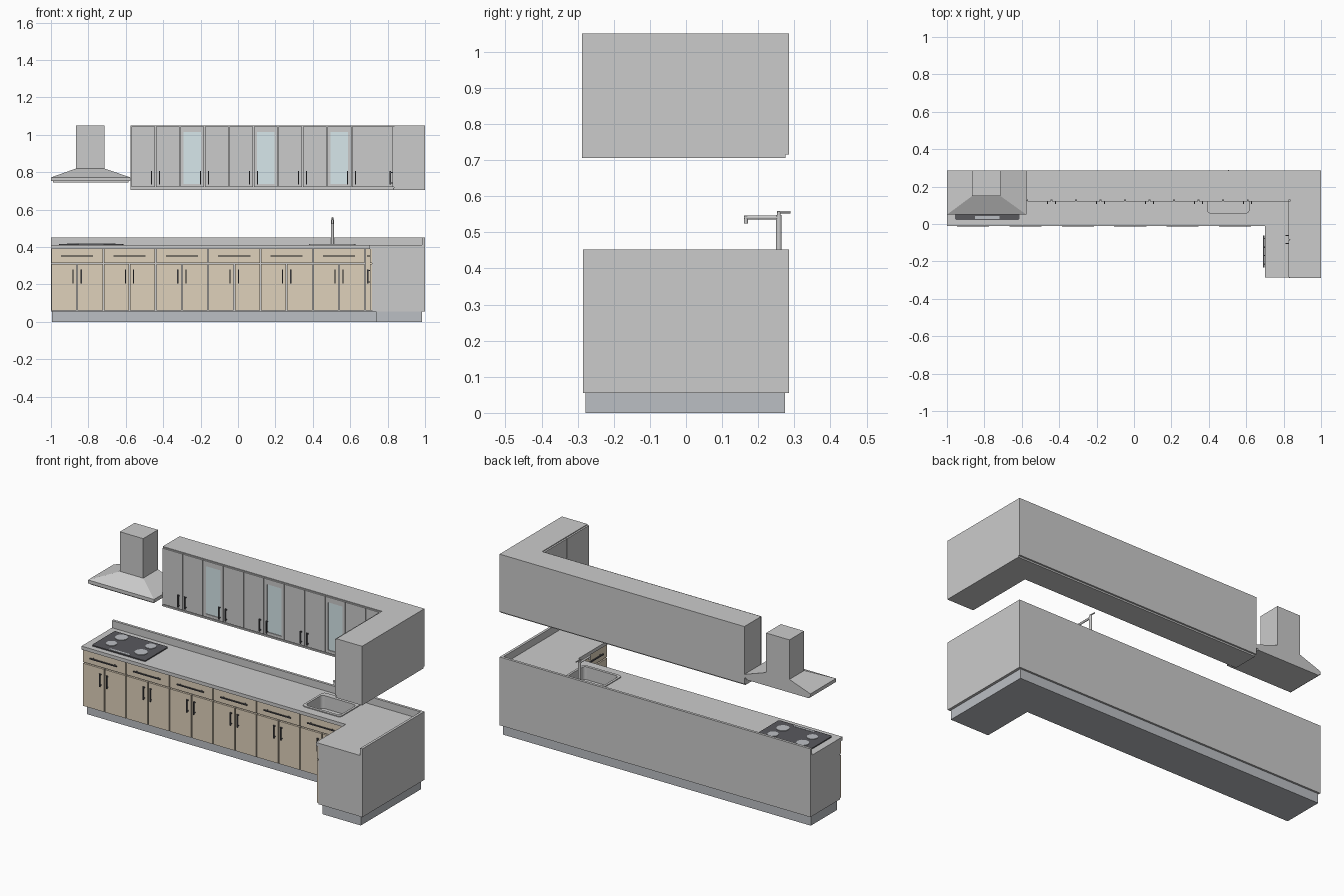
import bpy, bmesh
from math import cos, sin, pi, radians
from mathutils import Vector

if "Cube" in bpy.data.objects:
    bpy.data.objects.remove(bpy.data.objects["Cube"])


def material(name, rgb):
    m = bpy.data.materials.new(name)
    m.diffuse_color = (*rgb, 1)
    m.use_nodes = True
    m.node_tree.nodes["Principled BSDF"].inputs["Base Color"].default_value = m.diffuse_color
    return m


WOOD = material("wood", (0.74, 0.64, 0.5))
STONE = material("stone", (0.82, 0.81, 0.8))
KICK = material("kick", (0.5, 0.52, 0.55))
DARK = material("dark", (0.1, 0.1, 0.11))
GLASS = material("glass", (0.68, 0.8, 0.83))


def finish(name, bm, mat=None):
    bmesh.ops.recalc_face_normals(bm, faces=bm.faces)
    me = bpy.data.meshes.new(name)
    bm.to_mesh(me)
    bm.free()
    ob = bpy.data.objects.new(name, me)
    bpy.context.collection.objects.link(ob)
    if mat:
        me.materials.append(mat)
    return ob


def add_box(bm, lo, hi):
    lo, hi = Vector(lo), Vector(hi)
    vs = bmesh.ops.create_cube(bm, size=1)["verts"]
    for v in vs:
        v.co = [(a + b) / 2 + c * (b - a) for a, b, c in zip(lo, hi, v.co)]


def boxes(name, items, mat=None):
    bm = bmesh.new()
    for lo, hi in items:
        add_box(bm, lo, hi)
    return finish(name, bm, mat)


def prism(name, pts, z0, z1, mat=None):
    bm = bmesh.new()
    f = bm.faces.new([bm.verts.new((x, y, z0)) for x, y in pts])
    r = bmesh.ops.extrude_face_region(bm, geom=[f])
    for v in r["geom"]:
        if isinstance(v, bmesh.types.BMVert):
            v.co.z = z1
    return finish(name, bm, mat)


def ell(x0, x1, xi, yf, yi, yb):
    return [(x0, yi), (xi, yi), (xi, yf), (x1, yf), (x1, yb), (x0, yb)]


def rod(name, a, b, r, mat=None):
    a, b = Vector(a), Vector(b)
    bm = bmesh.new()
    bmesh.ops.create_cone(bm, cap_ends=True, segments=16, radius1=r, radius2=r, depth=(b - a).length)
    ob = finish(name, bm, mat)
    ob.location = (a + b) / 2
    ob.rotation_euler = (b - a).to_track_quat("Z", "Y").to_euler()
    for p in ob.data.polygons:
        p.use_smooth = len(p.vertices) == 4
    return ob


def rounded(x0, x1, y0, y1, r, n=5):
    pts = []
    for k, (cx, cy) in enumerate([(x1 - r, y1 - r), (x0 + r, y1 - r), (x0 + r, y0 + r), (x1 - r, y0 + r)]):
        for i in range(n + 1):
            t = (k + i / n) * pi / 2
            pts.append((cx + r * cos(t), cy + r * sin(t)))
    return pts


def loft(name, rings, mat=None, cap_start=False):
    bm = bmesh.new()
    loops = [[bm.verts.new((x, y, z)) for x, y in pts] for pts, z in rings]
    for a, b in zip(loops, loops[1:]):
        for i in range(len(a)):
            j = (i + 1) % len(a)
            bm.faces.new((a[i], a[j], b[j], b[i]))
    bm.faces.new(loops[-1])
    if cap_start:
        bm.faces.new(loops[0])
    return finish(name, bm, mat)


# Fronts: u runs along the run, d is depth out of the face plane
def place(side, plane, u0, u1, d0, d1, z0, z1):
    if side == "front":
        return (u0, plane - d1, z0), (u1, plane - d0, z1)
    return (plane - d1, u0, z0), (plane - d0, u1, z1)


def handle(side, plane, u, z, length, vertical):
    h, t = length / 2, 0.003
    hu, hz = (t, h) if vertical else (h, t)
    out = [place(side, plane, u - hu, u + hu, 0.008, 0.014, z - hz, z + hz)]
    for s in (-0.8, 0.8):
        pu, pz = (u, z + s * h) if vertical else (u + s * h, z)
        out.append(place(side, plane, pu - t, pu + t, 0, 0.009, pz - t, pz + t))
    return out


G = 0.003
# Base carcass, plinth and worktop
carcass = prism("base_carcass", ell(-1, 1, 0.717, -0.285, 0.012, 0.285), 0.055, 0.39)
prism("plinth", ell(-0.995, 0.985, 0.737, -0.278, 0.032, 0.274), 0, 0.055, KICK)
worktop = prism("worktop", ell(-1, 1, 0.7, -0.285, -0.01, 0.285), 0.39, 0.41, STONE)
prism("backsplash", [(-1, 0.27), (0.985, 0.27), (0.985, -0.285), (1, -0.285), (1, 0.285), (-1, 0.285)],
      0.41, 0.452, STONE)

# Base cabinet fronts: six units on the long run, one on the return
units = [("front", 0.0, -1 + 0.28 * i, -0.72 + 0.28 * i) for i in range(6)]
units.append(("left", 0.705, -0.285, -0.008))
doors, drawers, pulls = [], [], []
for side, plane, a, b in units:
    m = (a + b) / 2
    drawers.append(place(side, plane, a + G, b - G, -0.012, 0, 0.315, 0.388))
    pulls += handle(side, plane, m, 0.352, 0.172, False)
    for u0, u1, hu in ((a, m, m - 0.022), (m, b, m + 0.022)):
        doors.append(place(side, plane, u0 + G, u1 - G, -0.012, 0, 0.06, 0.308))
        pulls += handle(side, plane, hu, 0.243, 0.076, True)
boxes("base_doors", doors, WOOD)
boxes("drawer_fronts", drawers, WOOD)
boxes("corner_filler", [((0.683, 0.002, 0.06), (0.717, 0.012, 0.388))], WOOD)
boxes("base_handles", pulls, DARK)

# Wall cabinets
prism("wall_carcass", ell(-0.575, 1, 0.835, -0.288, 0.13, 0.285), 0.715, 1.05)
prism("wall_bottom_rail", ell(-0.575, 1, 0.828, -0.288, 0.123, 0.275), 0.706, 0.715)
edges = [-0.572 + 0.131 * i for i in range(11)]
slabs, panes, pulls = [], [], []
for i, (a, b) in enumerate(zip(edges, edges[1:])):
    z0, z1 = 0.72, 1.045
    a, b = a + G / 2, b - G / 2
    if i in (2, 5, 8):
        ga, gb = (a + b) / 2 - 0.047, (a + b) / 2 + 0.047
        for u0, u1, w0, w1 in ((a, ga, z0, z1), (gb, b, z0, z1), (ga, gb, z0, 0.737), (ga, gb, 1.015, z1)):
            slabs.append(place("front", 0.12, u0, u1, -0.01, 0, w0, w1))
        panes.append(place("front", 0.12, ga, gb, -0.01, -0.004, 0.737, 1.015))
    else:
        slabs.append(place("front", 0.12, a, b, -0.01, 0, z0, z1))
    pulls += handle("front", 0.12, b - 0.02 if i % 2 == 0 else a + 0.02, 0.77, 0.072, True)
slabs.append(place("front", 0.12, edges[-1], 0.83, -0.01, 0, 0.72, 1.045))
for a, b, h in ((-0.287, -0.085, -0.105), (-0.082, 0.12, -0.062)):
    slabs.append(place("left", 0.825, a, b, -0.01, 0, 0.72, 1.045))
    pulls += handle("left", 0.825, h, 0.77, 0.072, True)
boxes("wall_doors", slabs)
boxes("glass_panes", panes, GLASS)
boxes("wall_handles", pulls, DARK)


# Extractor hood: rim, sloped canopy and chimney
def rect(x0, x1, y0, y1):
    return [(x0, y0), (x1, y0), (x1, y1), (x0, y1)]


loft("hood", [(rect(-0.99, -0.585, 0.06, 0.285), 0.744), (rect(-0.99, -0.585, 0.06, 0.285), 0.752),
              (rect(-1, -0.575, 0.05, 0.285), 0.752), (rect(-1, -0.575, 0.05, 0.285), 0.772),
              (rect(-0.865, -0.715, 0.15, 0.285), 0.82), (rect(-0.865, -0.715, 0.15, 0.285), 1.05)],
     cap_start=True)

# Hob with burners and control strip
prism("hob", rounded(-0.957, -0.613, 0.022, 0.235, 0.008), 0.41, 0.416, DARK)
for i, (x, y, r) in enumerate([(-0.88, 0.095, 0.03), (-0.69, 0.095, 0.035),
                               (-0.88, 0.185, 0.035), (-0.69, 0.185, 0.03)]):
    rod(f"burner_{i + 1}", (x, y, 0.416), (x, y, 0.419), r, KICK)
boxes("hob_controls", [((-0.85, 0.028, 0.416), (-0.72, 0.042, 0.4175))], KICK)

# Sink bowl set into a cut in the worktop and carcass
cutter = boxes("sink_cutter", [((0.39, 0.055, 0.335), (0.62, 0.215, 0.45))])
cutter.hide_render = True
for ob in (worktop, carcass):
    mod = ob.modifiers.new("sink_cut", "BOOLEAN")
    mod.operation, mod.object, mod.solver = "DIFFERENCE", cutter, "EXACT"
    bpy.context.view_layer.objects.active = ob
    bpy.ops.object.modifier_apply(modifier=mod.name)
bpy.data.objects.remove(cutter)
outer, inner = rounded(0.38, 0.628, 0.042, 0.243, 0.02), rounded(0.393, 0.615, 0.058, 0.21, 0.018)
loft("sink", [(outer, 0.41), (outer, 0.415), (inner, 0.415), (inner, 0.34)])

# Tap
rod("tap_post", (0.505, 0.257, 0.41), (0.505, 0.257, 0.548), 0.008)
rod("tap_spout", (0.505, 0.257, 0.541), (0.505, 0.16, 0.541), 0.006)
rod("tap_nozzle", (0.505, 0.166, 0.545), (0.505, 0.166, 0.524), 0.006)
rod("tap_lever_stem", (0.505, 0.257, 0.545), (0.505, 0.257, 0.558), 0.005)
rod("tap_lever", (0.505, 0.252, 0.556), (0.505, 0.289, 0.556), 0.0035)
